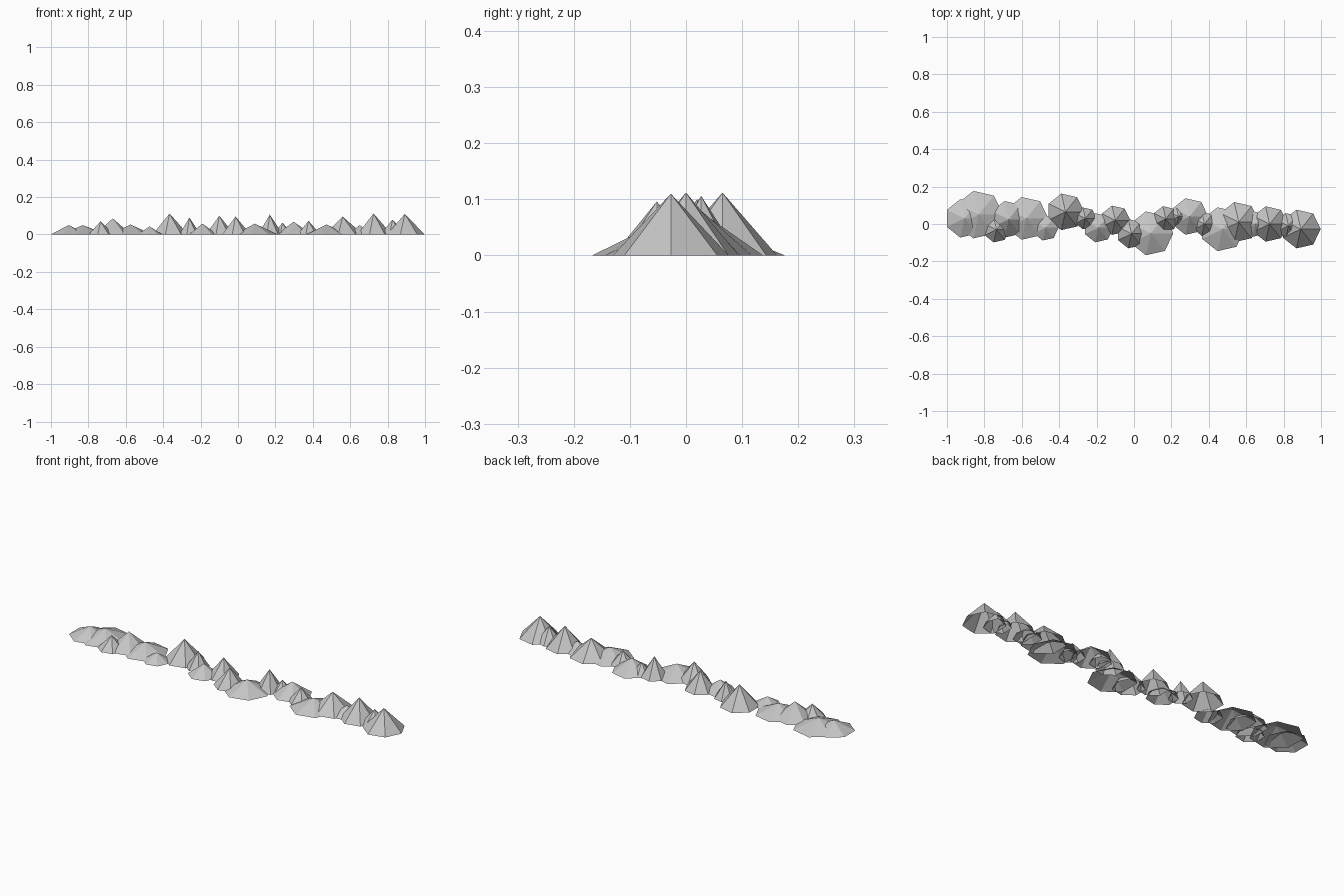
import bpy
import bmesh
from math import cos, sin, tau

# Remove the default cube only
default_cube = bpy.data.objects.get("Cube")
if default_cube:
    bpy.data.objects.remove(default_cube, do_unlink=True)

# One plain stone colour
stone = bpy.data.materials.new("stone_grey")
stone.use_nodes = True
stone_colour = (0.56, 0.56, 0.56, 1)
stone.diffuse_color = stone_colour
stone.node_tree.nodes["Principled BSDF"].inputs["Base Color"].default_value = stone_colour

SIDES = 7


def add_peak(name, x, y, radius, height):
    """Build one faceted mountain: an open cone with its apex over the centre."""
    bm = bmesh.new()
    apex = bm.verts.new((0, 0, height))
    rim = []
    for step in range(SIDES):
        angle = tau * step / SIDES
        rim.append(bm.verts.new((radius * cos(angle), radius * sin(angle), 0)))
    for step in range(SIDES):
        bm.faces.new((rim[step], rim[(step + 1) % SIDES], apex))

    mesh = bpy.data.meshes.new(name)
    bm.to_mesh(mesh)
    bm.free()
    mesh.materials.append(stone)
    peak = bpy.data.objects.new(name, mesh)
    peak.location = (x, y, 0)
    bpy.context.collection.objects.link(peak)
    return peak


# Peaks along the range: x, y, base radius, height
west_range = [
    (-.906, .03, .105, .05), (-.83, .05, .13, .05), (-.735, -.03, .07, .07),
    (-.67, .025, .1, .086), (-.575, .03, .117, .053), (-.473, -.02, .07, .043),
    (-.366, .065, .1, .112), (-.26, .03, .06, .09),
]
middle_range = [
    (-.19, -.02, .08, .058), (-.1, .02, .08, .1), (-.013, -.052, .08, .096),
    (.09, -.05, .12, .058), (.17, .027, .07, .106), (.238, .04, .055, .063),
    (.297, .04, .1, .068), (.377, 0, .065, .073),
]
east_range = [
    (.473, -.028, .12, .053), (.56, .01, .11, .095), (.65, 0, .07, .05),
    (.725, 0, .097, .112), (.826, -.01, .07, .08), (.892, -.027, .106, .11),
]

for range_name, peaks in (("west_peak", west_range),
                          ("middle_peak", middle_range),
                          ("east_peak", east_range)):
    for number, shape in enumerate(peaks, start=1):
        add_peak(f"{range_name}_{number}", *shape)
